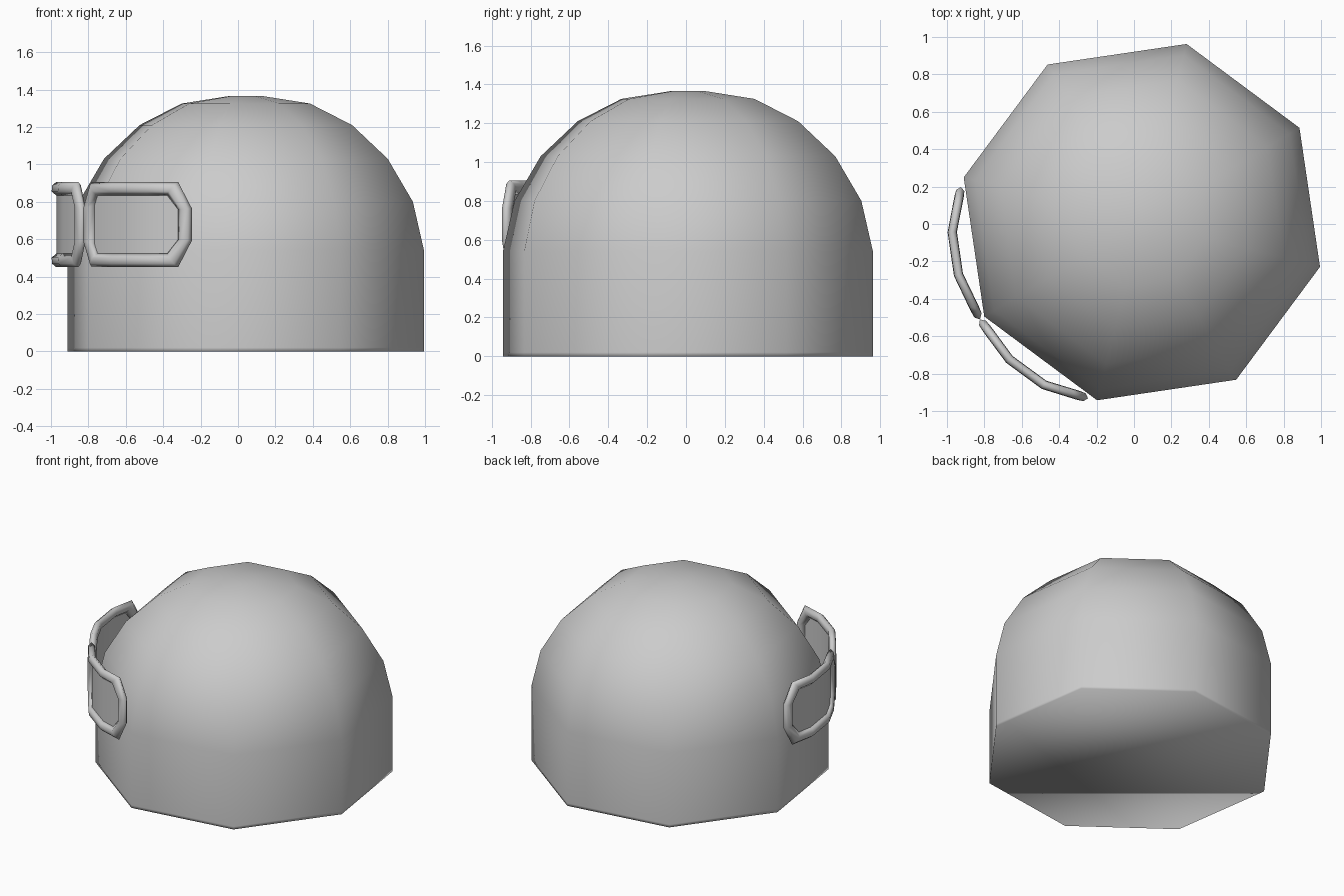
import bpy, bmesh, math
from mathutils import Vector

cube = bpy.data.objects.get("Cube")
if cube:
    bpy.data.objects.remove(cube)

CENTRE = Vector((0.042, 0.01, 0))
BRIDGE_ANGLE = 211      # direction the goggles face, in degrees
MID_Z = 0.678

grey = bpy.data.materials.new("plain_grey")
grey.use_nodes = True
colour = (0.6, 0.6, 0.6, 1)
grey.diffuse_color = colour
grey.node_tree.nodes["Principled BSDF"].inputs["Base Color"].default_value = colour


def finish(bm, name, closed=True):
    """Turn a bmesh into a smooth shaded object."""
    bmesh.ops.remove_doubles(bm, verts=bm.verts, dist=0.0005)
    if closed:
        bmesh.ops.recalc_face_normals(bm, faces=bm.faces)
    for face in bm.faces:
        face.smooth = True
    mesh = bpy.data.meshes.new(name)
    bm.to_mesh(mesh)
    bm.free()
    mesh.materials.append(grey)
    obj = bpy.data.objects.new(name, mesh)
    bpy.context.collection.objects.link(obj)
    return obj


def bridge(bm, a, b):
    """Join two closed rings of vertices with quads."""
    n = len(a)
    for i in range(n):
        j = (i + 1) % n
        bm.faces.new((a[i], a[j], b[j], b[i]))


# Domed eight-sided body: (relative radius, height)
PROFILE = [(1, 0), (1, 0.02), (1, 0.54), (0.9375, 0.80), (0.796, 1.03),
           (0.596, 1.21), (0.36, 1.325), (0.095, 1.365)]
bm = bmesh.new()
rings = []
for scale, z in PROFILE:
    ring = []
    for i in range(8):
        a = math.radians(45 * i - 14.1)
        r = 0.982 * scale
        ring.append(bm.verts.new(CENTRE + Vector((r * math.cos(a), r * math.sin(a), z))))
    rings.append(ring)
for low, high in zip(rings, rings[1:]):
    bridge(bm, low, high)
bm.faces.new(rings[0][::-1])
bm.faces.new(rings[-1])
finish(bm, "domed_body")


# Goggles wrap around the body on a slightly flattened arc
ARC = [(0, 1.01), (15, 1.02), (28, 1.015), (42, 0.985)]


def arc_radius(angle):
    angle = min(abs(angle), 42)
    for (a0, r0), (a1, r1) in zip(ARC, ARC[1:]):
        if angle <= a1:
            # straight chord between neighbouring arc points
            p0 = Vector((math.cos(math.radians(a0)), math.sin(math.radians(a0)))) * r0
            p1 = Vector((math.cos(math.radians(a1)), math.sin(math.radians(a1)))) * r1
            d = p1 - p0
            c, s = math.cos(math.radians(angle)), math.sin(math.radians(angle))
            return (p0.x * d.y - p0.y * d.x) / (c * d.y - s * d.x)


def wrap(angle, z, depth=0):
    a = math.radians(BRIDGE_ANGLE + angle)
    r = arc_radius(angle) + depth
    return CENTRE + Vector((r * math.cos(a), r * math.sin(a), z))


# Upper half of one rim: outer angle, outer height, inner angle, inner height
HALF_RIM = [(0, 0.08, 5.3, 0.1), (4, 0.228, 7, 0.155), (15, 0.228, 15, 0.155),
            (28, 0.228, 28, 0.155), (37.5, 0.228, 34, 0.155), (42, 0.085, 37.5, 0.08)]
# Rounded rim section: position from outer to inner edge, depth
SECTION = [(0, 0), (0.25, 0.022), (0.7, 0.025), (1, 0), (0.7, -0.025), (0.25, -0.022)]

for side, name in ((1, "right"), (-1, "left")):
    loop = HALF_RIM + [(oa, -oz, ia, -iz) for oa, oz, ia, iz in reversed(HALF_RIM)]
    bm = bmesh.new()
    sections = []
    for oa, oz, ia, iz in loop:
        sections.append([bm.verts.new(wrap(side * (oa + (ia - oa) * t),
                                           MID_Z + oz + (iz - oz) * t, d))
                         for t, d in SECTION])
    for i, sec in enumerate(sections):
        bridge(bm, sec, sections[(i + 1) % len(sections)])
    finish(bm, "goggle_rim_" + name)

    # Curved lens filling the rim
    bm = bmesh.new()
    columns = [[bm.verts.new(wrap(side * ia, MID_Z + s * iz)) for s in (1, -1)]
               for _, _, ia, iz in HALF_RIM]
    for a, b in zip(columns, columns[1:]):
        quad = (a[0], a[1], b[1], b[0])
        bm.faces.new(quad if side > 0 else quad[::-1])
    finish(bm, "goggle_lens_" + name, closed=False)
